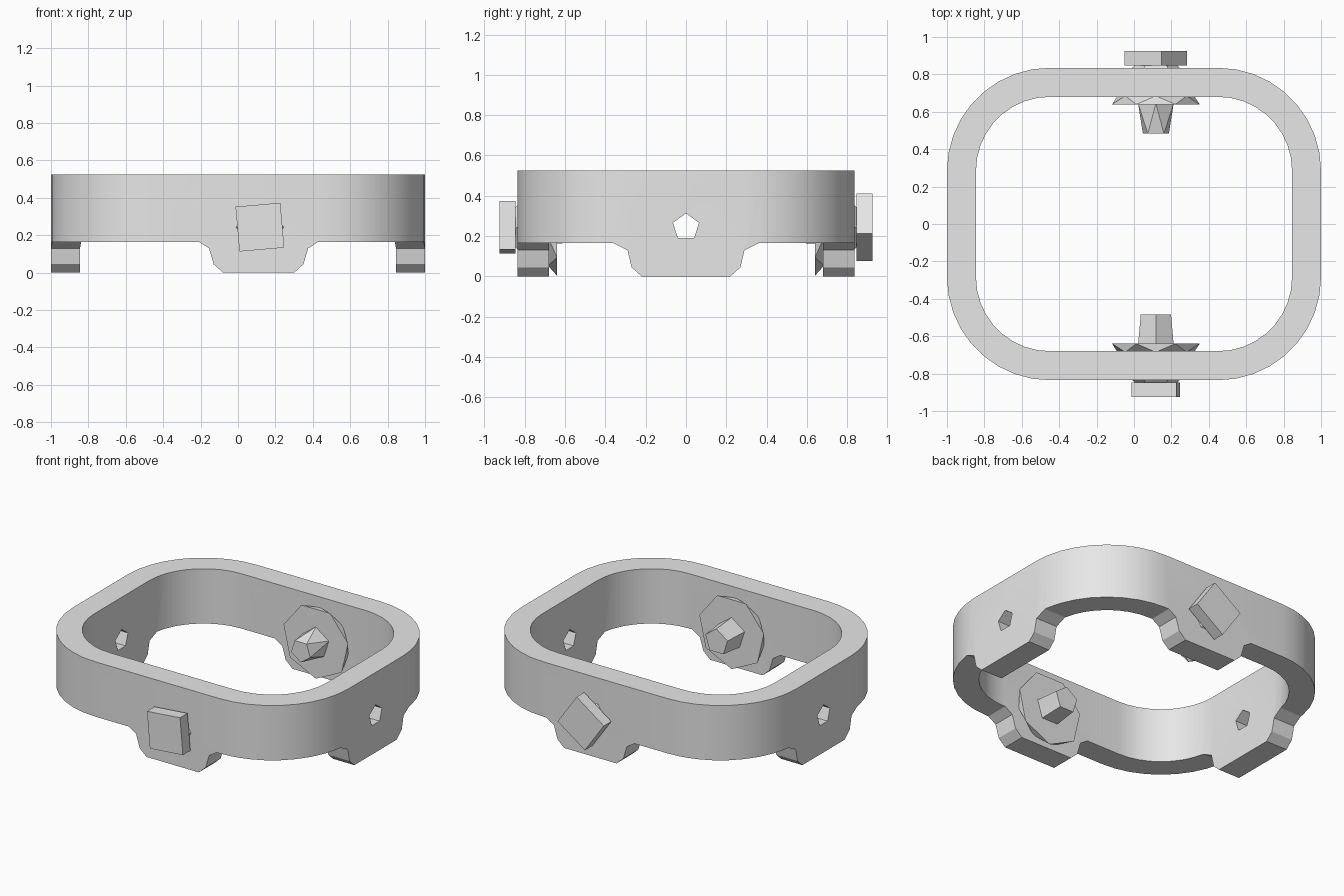
import bpy, bmesh
from math import sin, cos, pi, radians

if "Cube" in bpy.data.objects:
    bpy.data.objects.remove(bpy.data.objects["Cube"])

grey = bpy.data.materials.new("plain grey")
grey.use_nodes = True
grey.diffuse_color = (0.8, 0.8, 0.8, 1)
grey.node_tree.nodes["Principled BSDF"].inputs["Base Color"].default_value = (0.8, 0.8, 0.8, 1)

BOLT_X, BOLT_Z = 0.117, 0.243


def make(name, verts, faces):
    mesh = bpy.data.meshes.new(name)
    mesh.from_pydata(verts, [], faces)
    bm = bmesh.new()
    bm.from_mesh(mesh)
    bmesh.ops.recalc_face_normals(bm, faces=bm.faces)
    bm.to_mesh(mesh)
    bm.free()
    mesh.materials.append(grey)
    obj = bpy.data.objects.new(name, mesh)
    bpy.context.collection.objects.link(obj)
    return obj


def loft(name, lower, upper, twisted=False):
    """Join two equal loops of points and cap both ends."""
    n = len(lower)
    faces = [list(range(n)), list(range(n, 2 * n))]
    for i in range(n):
        j = (i + 1) % n
        if twisted:
            faces += [(i, j, n + i), (n + i, j, n + j)]
        else:
            faces.append((i, j, n + j, n + i))
    return make(name, lower + upper, faces)


def polygon(n, radius, angle, y):
    """Regular polygon facing along y around the bolt axis."""
    return [(BOLT_X + radius * cos(angle + 2 * pi * i / n), y,
             BOLT_Z + radius * sin(angle + 2 * pi * i / n)) for i in range(n)]


def subtract(target, cutter):
    cutter.hide_render = True
    mod = target.modifiers.new("cut", "BOOLEAN")
    mod.operation = "DIFFERENCE"
    mod.solver = "EXACT"
    mod.object = cutter
    bpy.context.view_layer.objects.active = target
    bpy.ops.object.modifier_apply(modifier=mod.name)
    bpy.data.objects.remove(cutter)


def rounded(radius, segments=9):
    """Rounded rectangle outline with shared corner centres."""
    pts = []
    for k, (sx, sy) in enumerate([(1, 1), (-1, 1), (-1, -1), (1, -1)]):
        for s in range(segments + 1):
            a = (k + s / segments) * pi / 2
            pts.append((sx * 0.45 + radius * cos(a), sy * 0.285 + radius * sin(a)))
    return pts


# Full-height band
outer, inner = rounded(0.55), rounded(0.395)
n = len(outer)
verts = [(x, y, z) for loop in (outer, inner) for z in (0, 0.525) for x, y in loop]
faces = []
for i in range(n):
    j = (i + 1) % n
    for a, b in ((0, 1), (1, 3), (3, 2), (2, 0)):
        faces.append((a * n + i, a * n + j, b * n + j, b * n + i))
band = make("band", verts, faces)


# Feet: everything below the band is cut away except four flared tabs
def tab_prism(centre, half_widths, along_y):
    levels = (-0.2, 0, 0.045, 0.13, 0.165, 0.3)
    widths = [half_widths[0]] + half_widths + [half_widths[-1]]
    side = list(zip(widths, levels))
    profile = [(centre + w, z) for w, z in side] + [(centre - w, z) for w, z in reversed(side)]
    if along_y:
        ends = [[(p, e, z) for p, z in profile] for e in (-2, 2)]
    else:
        ends = [[(e, p, z) for p, z in profile] for e in (-2, 2)]
    return loft("tab_prism", *ends)


square = [(-1.5, -1.5), (1.5, -1.5), (1.5, 1.5), (-1.5, 1.5)]
waste = loft("waste", [(x, y, -0.1) for x, y in square], [(x, y, 0.165) for x, y in square])
subtract(waste, tab_prism(0.11, [0.19, 0.24, 0.265, 0.32], True))
subtract(waste, tab_prism(0, [0.22, 0.27, 0.29, 0.36], False))
subtract(band, waste)

# Five-sided holes through both side walls
ring = [(0.068 * sin(2 * pi * i / 5), 0.245 + 0.068 * cos(2 * pi * i / 5)) for i in range(5)]
subtract(band, loft("hole_cutter", [(-2, y, z) for y, z in ring], [(2, y, z) for y, z in ring]))

bpy.ops.object.select_all(action="DESELECT")
band.select_set(True)
bpy.context.view_layer.objects.active = band
bpy.ops.object.shade_smooth_by_angle(angle=radians(25))

# Bolts through the front and back walls: head, collar, washer and stud
for name, s, head_angle, tip, twist in (("front", -1, 50, 0.085, False),
                                        ("back", 1, -10, 0.073, True)):
    a = radians(head_angle)
    loft(name + "_bolt_head", polygon(4, 0.17, a, s * 0.847), polygon(4, 0.17, a, s * 0.925))
    loft(name + "_collar", polygon(6, 0.138, 0, s * 0.825), polygon(6, 0.11, 0, s * 0.85))
    b = pi / 2
    loft(name + "_washer", polygon(7, 0.21, b, s * 0.685),
         polygon(7, 0.24, b + pi / 7, s * 0.64), True)
    loft(name + "_stud", polygon(5, 0.1, b, s * 0.645),
         polygon(5, tip, b + (pi / 5 if twist else 0), s * 0.483), twist)
